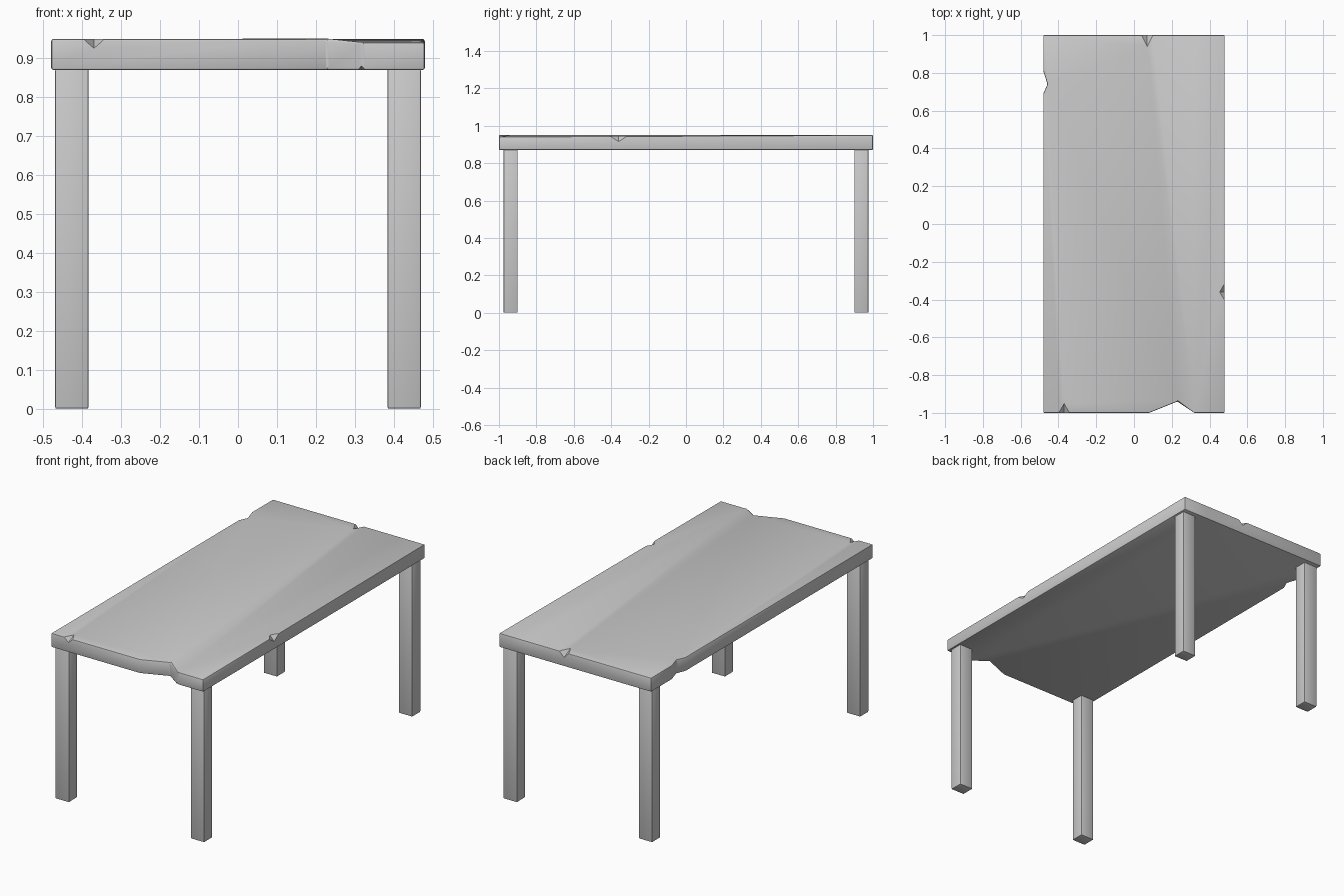
import bpy
import bmesh
from mathutils import Matrix, Vector

cube = bpy.data.objects.get("Cube")
if cube:
    bpy.data.objects.remove(cube)

# Single plain grey
grey = bpy.data.materials.new("plain grey")
grey.use_nodes = True
COLOUR = (0.6, 0.6, 0.6, 1)
grey.diffuse_color = COLOUR
grey.node_tree.nodes["Principled BSDF"].inputs["Base Color"].default_value = COLOUR


def make_object(name, bm):
    bmesh.ops.recalc_face_normals(bm, faces=bm.faces)
    mesh = bpy.data.meshes.new(name)
    bm.to_mesh(mesh)
    bm.free()
    mesh.materials.append(grey)
    obj = bpy.data.objects.new(name, mesh)
    bpy.context.collection.objects.link(obj)
    return obj


def add_bevel(obj, width):
    bevel = obj.modifiers.new("soft edges", "BEVEL")
    bevel.width = width
    bevel.segments = 2
    bevel.limit_method = "ANGLE"


def apply_modifiers(obj):
    bpy.ops.object.select_all(action="DESELECT")
    bpy.context.view_layer.objects.active = obj
    obj.select_set(True)
    for mod in list(obj.modifiers):
        bpy.ops.object.modifier_apply(modifier=mod.name)
    bpy.ops.object.shade_smooth_by_angle(angle=0.5)


# Tabletop: outline with two broken bites, extruded upwards
LOW, HIGH = 0.87, 0.95
outline = [(-0.48, -1), (0.08, -1), (0.23, -0.94), (0.32, -1), (0.48, -1),
           (0.48, 1), (-0.48, 1), (-0.48, 0.81), (-0.458, 0.74), (-0.48, 0.69)]
bm = bmesh.new()
base = bm.faces.new([bm.verts.new((x, y, LOW)) for x, y in outline])
raised = bmesh.ops.extrude_face_region(bm, geom=[base])["geom"]
top_verts = [v for v in raised if isinstance(v, bmesh.types.BMVert)]
bmesh.ops.translate(bm, verts=top_verts, vec=(0, 0, HIGH - LOW))
bmesh.ops.bisect_plane(bm, geom=bm.verts[:] + bm.edges[:] + bm.faces[:],
                       plane_co=(0.32, 0, 0), plane_no=(1, 0, 0))
# The worn front corner sinks a little
for v in bm.verts:
    if v.co.x > 0.31 and v.co.y < -0.9 and v.co.z > 0.9:
        v.co.z -= 0.009
tabletop = make_object("tabletop", bm)
add_bevel(tabletop, 0.006)

# Chips knocked out of the edges: centre and half sizes
chips = [((-0.37, -1, HIGH), (0.028, 0.05, 0.024)),
         ((0.48, -0.36, HIGH), (0.032, 0.055, 0.035)),
         ((0.07, 1, HIGH), (0.03, 0.06, 0.03)),
         ((0.316, -1, LOW), (0.012, 0.02, 0.012))]
cutters = []
for centre, size in chips:
    bm = bmesh.new()
    place = Matrix.Translation(centre) @ Matrix.Diagonal(Vector(size)).to_4x4()
    bmesh.ops.create_uvsphere(bm, u_segments=4, v_segments=2, radius=1, matrix=place)
    cutter = make_object("chip_cutter", bm)
    cutter.hide_render = True
    cutters.append(cutter)
    cut = tabletop.modifiers.new("chip", "BOOLEAN")
    cut.operation = "DIFFERENCE"
    cut.solver = "EXACT"
    cut.object = cutter
apply_modifiers(tabletop)
for cutter in cutters:
    bpy.data.objects.remove(cutter)

# Four square legs
for x, side in ((0.427, "left"), (-0.427, "right")):
    for y, end in ((-0.938, "front"), (0.938, "back")):
        bm = bmesh.new()
        size = Vector((0.085, 0.075, LOW + 0.003))
        place = Matrix.Translation((x, y, size.z / 2)) @ Matrix.Diagonal(size).to_4x4()
        bmesh.ops.create_cube(bm, size=1, matrix=place)
        leg = make_object(f"{end}_{side}_leg", bm)
        add_bevel(leg, 0.004)
        apply_modifiers(leg)
